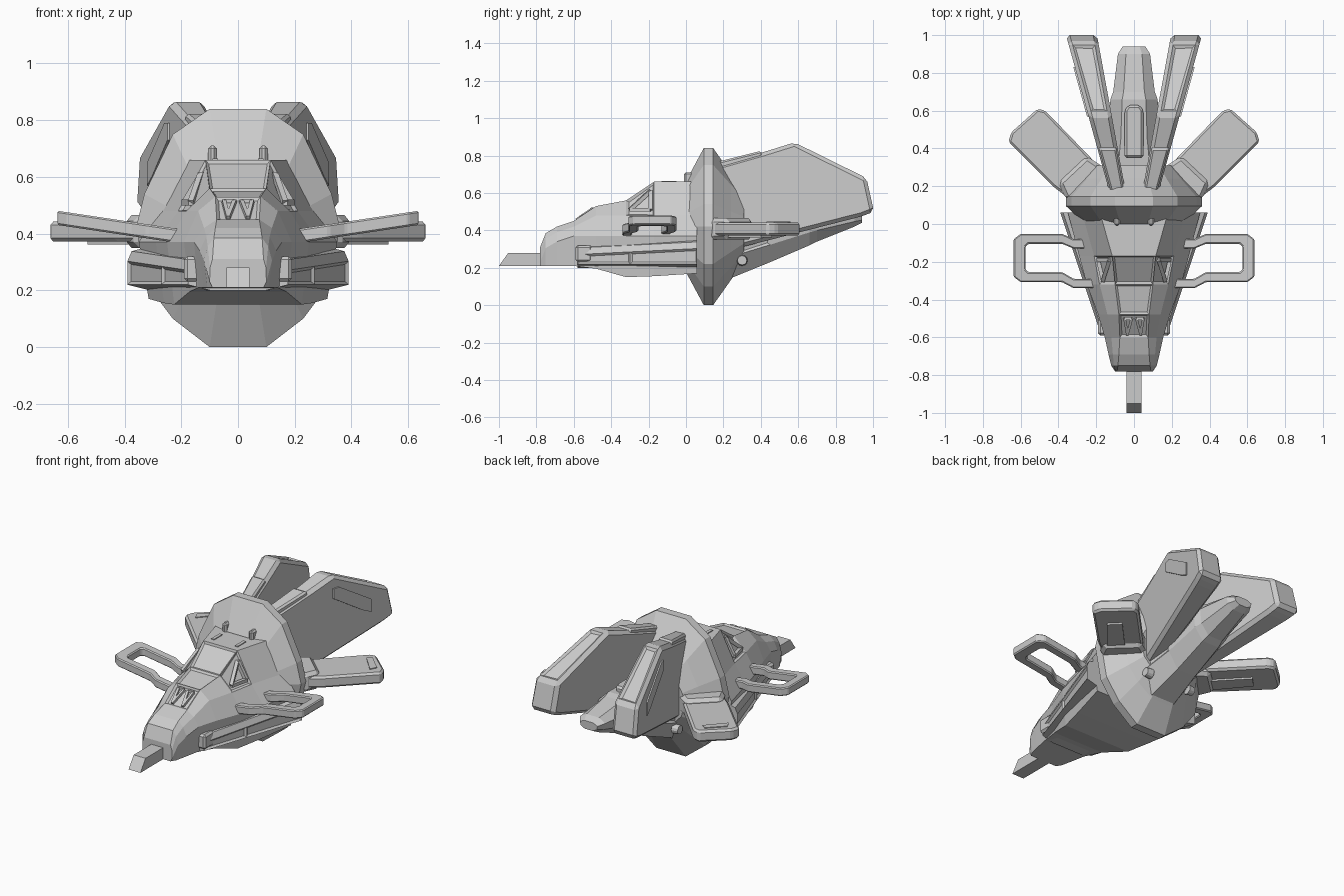
import bpy, bmesh
from mathutils import Vector, Matrix

cube = bpy.data.objects.get("Cube")
if cube:
    bpy.data.objects.remove(cube, do_unlink=True)

colour = (.6, .6, .6, 1)
grey = bpy.data.materials.new("hull grey")
grey.use_nodes = True
grey.diffuse_color = colour
grey.node_tree.nodes["Principled BSDF"].inputs["Base Color"].default_value = colour


def finish(name, bm, mirror=False):
    bmesh.ops.recalc_face_normals(bm, faces=bm.faces[:])
    mesh = bpy.data.meshes.new(name)
    bm.to_mesh(mesh)
    bm.free()
    mesh.materials.append(grey)
    obj = bpy.data.objects.new(name, mesh)
    bpy.context.collection.objects.link(obj)
    if mirror:
        obj.modifiers.new("mirror", 'MIRROR').use_mirror_merge = False
    return obj


def loft(name, sections, panels=()):
    """Symmetric body: sections of (y, half outline from top to bottom)."""
    bm = bmesh.new()
    rings = []
    for y, half in sections:
        outline = list(half) + [(-x, z) for x, z in reversed(half)]
        rings.append([bm.verts.new((x, y, z)) for x, z in outline])
    n = len(rings[0])
    faces = {}
    for i, (back, front) in enumerate(zip(rings, rings[1:])):
        for j in range(n):
            k = (j + 1) % n
            faces[i, j] = bm.faces.new((back[j], back[k], front[k], front[j]))
    bm.faces.new(rings[0])
    bm.faces.new(rings[-1])
    bmesh.ops.recalc_face_normals(bm, faces=bm.faces[:])
    # Sunken panels, on both sides
    chosen = {faces[i, k % n] for i, j in panels for k in (j, n - 2 - j)}
    if chosen:
        bmesh.ops.inset_individual(bm, faces=list(chosen), thickness=.016, depth=-.01)
    return finish(name, bm)


def slab(name, points, low, high, bevel=0, panel=None, mirror=True):
    """Outline mapped to two faces and joined, with chamfered edges."""
    bm = bmesh.new()
    lower = [bm.verts.new(low(*p)) for p in points]
    upper = [bm.verts.new(high(*p)) for p in points]
    bm.faces.new(lower)
    bm.faces.new(upper)
    for i in range(len(points)):
        bm.faces.new((lower[i - 1], lower[i], upper[i], upper[i - 1]))
    bmesh.ops.recalc_face_normals(bm, faces=bm.faces[:])
    if bevel:
        bmesh.ops.bevel(bm, geom=bm.edges[:], offset=bevel, offset_type='OFFSET',
                        segments=1, profile=.5, affect='EDGES', clamp_overlap=True)
    if panel:
        bm.normal_update()
        face = max(bm.faces, key=lambda f: f.calc_area() * (f.normal.dot(Vector(panel)) > .9))
        bmesh.ops.inset_individual(bm, faces=[face], thickness=.02, depth=-.01)
    return finish(name, bm, mirror)


def flat(bottom, top):
    return (lambda x, y: (x, y, bottom)), (lambda x, y: (x, y, top))


def across(width):
    return (lambda y, z: (-width, y, z)), (lambda y, z: (width, y, z))


def box(name, left, right, front, back, bottom, top, bevel=0):
    corners = [(left, front), (right, front), (right, back), (left, back)]
    slab(name, corners, *flat(bottom, top), bevel)


def bars(name, points, width):
    """Closed strip frame through the points."""
    bm = bmesh.new()
    for p, q in zip(points, points[1:] + points[:1]):
        p, q = Vector(p), Vector(q)
        d = q - p
        m = Matrix.Translation((p + q) / 2) @ d.to_track_quat('X', 'Z').to_matrix().to_4x4()
        bmesh.ops.create_cube(bm, size=1, matrix=m @ Matrix.Diagonal((d.length, width, width, 1)))
    finish(name, bm, True)


# Forward hull with stepped nose and sunken canopy panes
def hull_section(roof, top, belt, bottom):
    shoulder = (roof + belt) * .52
    return [(roof, top), (shoulder, min(top - .03, .48)),
            (belt, min(top - .08, .37)), (belt * .9, bottom)]


loft("forward_hull", [(y, hull_section(*size)) for y, *size in [
    (-.78, .09, .31, .1, .21),
    (-.75, .085, .385, .12, .21),
    (-.69, .08, .42, .135, .21),
    (-.6, .075, .45, .155, .21),
    (-.48, .08, .53, .19, .195),
    (-.32, .1, .56, .25, .15),
    (-.17, .115, .66, .29, .155),
    (.06, .18, .66, .35, .17),
]], panels=[(3, 7), (4, 7), (5, 7), (5, 0)])
bars("side_window_frame", [(.165, -.3, .51), (.13, -.19, .61), (.19, -.19, .51)], .02)
bars("nose_grille", [(.012, -.5, .515), (.05, -.5, .515), (.035, -.585, .457)], .014)

# Nose gun
slab("nose_gun", [(-1, .21), (-.95, .28), (-.76, .28), (-.76, .21)], *across(.04), mirror=False)


# Lower side skirts, widening evenly toward the collar
def skirt_section(y):
    side, top = .37 + y / 3, .35 + y / 20
    return [(side - .07, top), (side - .015, top - .015), (side, top - .05), (side, .22), (side - .08, .2)]


loft("lower_skirt", [(y, skirt_section(y)) for y in (-.58, -.3, .06)], panels=[(0, 2), (1, 2)])
box("front_intake", .13, .19, -.59, -.5, .23, .32, .012)
box("roof_strip", .07, .09, -.13, -.05, .65, .665)
box("collar_lug", .075, .105, -.01, .06, .63, .71, .01)

# Faceted collar around the waist
rim = [(.1, .42), (.23, .33), (.33, .12), (.36, 0), (.32, -.2), (.23, -.32), (.1, -.42)]
loft("collar", [(y, [(x * wide, .42 + z * tall) for x, z in rim]) for y, wide, tall in [
    (0, .72, .58), (.095, 1, 1), (.145, 1, 1), (.24, .75, .68), (.31, .58, .45)]])


# Tail boom with raised spine and round ports
def boom_section(side, top, bottom):
    rise = top - bottom
    return [(side * .5, top), (side, bottom + rise * .73),
            (side * .9, bottom + rise * .3), (side * .45, bottom)]


loft("tail_boom", [(y, boom_section(*size)) for y, *size in [
    (.18, .19, .52, .12), (.45, .14, .54, .23), (.66, .125, .55, .32),
    (.7, .11, .54, .34), (.9, .085, .51, .42), (.94, .06, .49, .44)]], panels=[(0, 1)])
slab("boom_spine", [(-.05, .35), (.05, .35), (.05, .6), (.03, .63), (-.03, .63), (-.05, .6)],
     *flat(.5, .58), .012, mirror=False)
bm = bmesh.new()
bmesh.ops.create_cone(bm, cap_ends=True, segments=12, radius1=.03, radius2=.025, depth=.04,
                      matrix=Matrix.Translation((.15, .3, .24)) @ Matrix.Rotation(1.57, 4, 'Y'))
finish("boom_port", bm, True)


# Tall splayed tail fins, thicker toward the rear
def fin_side(sign, extra=0):
    return lambda y, z: (.048 + y * .23 + sign * (.035 + y * .047 + extra), y, z)


slab("tail_fin", [(.14, .74), (.42, .82), (.58, .87), (.965, .68), (1.005, .5), (.94, .475), (.14, .27)],
     fin_side(-1), fin_side(1), .02, panel=(0, .45, .89))
slab("fin_plate", [(.57, .79), (.61, .79), (.83, .65), (.83, .57), (.77, .6), (.57, .73)],
     fin_side(1, -.001), fin_side(1, .008))
slab("fin_sleeve", [(.16, .765), (.4, .825), (.42, .79), (.16, .72)],
     fin_side(-1, -.008), fin_side(1, -.008), .01)

# Swept rear wings
slab("rear_wing", [(.18, .3), (.47, .6), (.51, .61), (.65, .485), (.665, .435), (.43, .2), (.3, .1)],
     *flat(.372, .442), .012)
slab("wing_tip_plate", [(.49, .54), (.52, .56), (.61, .47), (.59, .43)], *flat(.44, .447))
slab("wing_underplate", [(.3, .28), (.47, .46), (.53, .4), (.38, .22)], *flat(.362, .38))
slab("wing_root", [(.16, .3), (.25, .36), (.4, .22), (.36, .13), (.2, .12)], *flat(.35, .465), .02)


# Open side handles, rising outward
def handle_side(height):
    return lambda x, y: (x, y - .18, height + x * .15)


outer = [(.2, .13), (.32, .13), (.38, .128), (.6, .128), (.637, .1)]
inner = [(.575, .06), (.56, .075), (.38, .075), (.32, .08), (.2, .08)]
arm_drop = {.2: .03, .32: .03}
rear = [(x, -y - arm_drop.get(x, 0)) for x, y in outer]
front = [(x, y - arm_drop.get(x, 0)) for x, y in outer]
rear_hole = [(x, -y - arm_drop.get(x, 0)) for x, y in inner]
front_hole = [(x, y - arm_drop.get(x, 0)) for x, y in inner]
slab("side_handle", front + rear[::-1] + rear_hole[::-1] + front_hole,
     handle_side(.335), handle_side(.385), .006)
